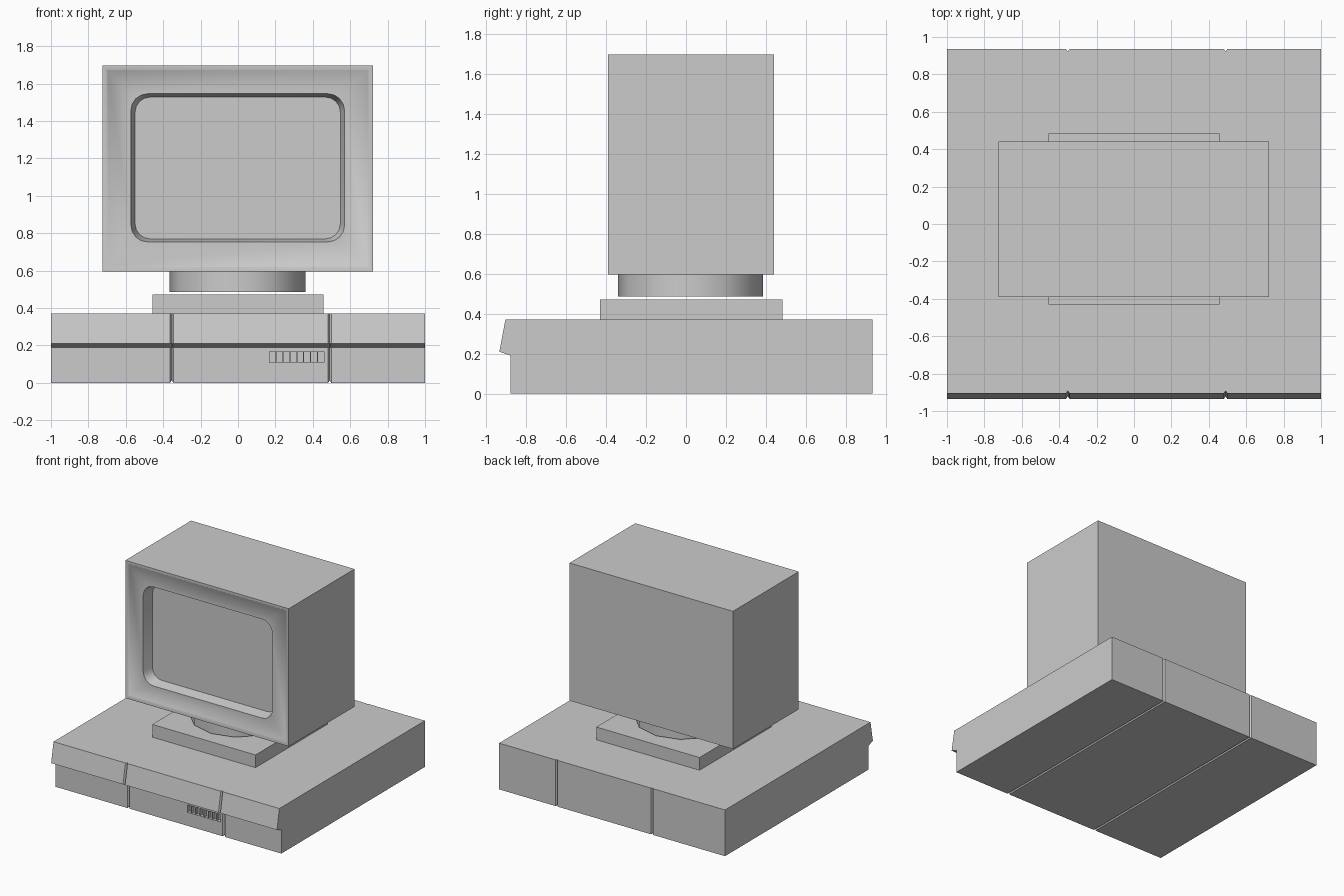
import bpy, bmesh
from math import pi, cos, sin, radians

if "Cube" in bpy.data.objects:
    bpy.data.objects.remove(bpy.data.objects["Cube"])


def finish(bm, name):
    bmesh.ops.recalc_face_normals(bm, faces=bm.faces)
    me = bpy.data.meshes.new(name)
    bm.to_mesh(me)
    bm.free()
    ob = bpy.data.objects.new(name, me)
    bpy.context.collection.objects.link(ob)
    return ob


def ring(bm, pts):
    return [bm.verts.new(p) for p in pts]


def bridge(bm, a, b):
    n = len(a)
    for i in range(n):
        j = (i + 1) % n
        bm.faces.new((a[i], a[j], b[j], b[i]))


def add_box(bm, x0, x1, y0, y1, z0, z1):
    a = ring(bm, [(x0, y0, z0), (x1, y0, z0), (x1, y1, z0), (x0, y1, z0)])
    b = ring(bm, [(x0, y0, z1), (x1, y0, z1), (x1, y1, z1), (x0, y1, z1)])
    bridge(bm, a, b)
    bm.faces.new(a)
    bm.faces.new(b)


def smooth(ob, angle):
    bpy.ops.object.select_all(action='DESELECT')
    ob.select_set(True)
    bpy.context.view_layer.objects.active = ob
    bpy.ops.object.shade_smooth_by_angle(angle=radians(angle))


# computer case: side profile swept along x, pinched in at the two V grooves
profile = [(-0.88, 0), (-0.88, 0.19), (-0.935, 0.21), (-0.905, 0.37), (0.935, 0.37), (0.935, 0)]
G = 0.013
pinched = [(y + (G if y < 0 else -G), max(z, G)) for y, z in profile]
sections = [(-1, profile)]
for gx in (-0.354, 0.49):
    sections += [(gx - 0.009, profile), (gx, pinched), (gx + 0.009, profile)]
sections.append((1, profile))
bm = bmesh.new()
rings = [ring(bm, [(x, y, z) for y, z in p]) for x, p in sections]
for a, b in zip(rings, rings[1:]):
    bridge(bm, a, b)
bm.faces.new(rings[0])
bm.faces.new(rings[-1])
# fill the top notch triangles so the lid stays level
case = finish(bm, "computer_case")

# row of vent slots cut in the lower front
bm = bmesh.new()
for i in range(8):
    x = 0.168 + i * 0.0372
    add_box(bm, x, x + 0.032, -0.95, -0.85, 0.108, 0.168)
cutter = finish(bm, "vent_cutter")
cutter.hide_render = True
cutter.hide_viewport = False
cutter.display_type = 'WIRE'
mod = case.modifiers.new("vents", 'BOOLEAN')
mod.operation = 'DIFFERENCE'
mod.solver = 'EXACT'
mod.object = cutter
bpy.context.view_layer.objects.active = case
bpy.ops.object.modifier_apply(modifier=mod.name)
bpy.data.objects.remove(cutter)

# stand plate
bm = bmesh.new()
add_box(bm, -0.458, 0.456, -0.43, 0.483, 0.37, 0.472)
finish(bm, "stand_plate")

# swivel drum, floating just above the plate
bpy.ops.mesh.primitive_cylinder_add(vertices=12, radius=0.363, depth=0.11,
                                    location=(-0.002, 0.022, 0.542))
swivel = bpy.context.object
swivel.name = "swivel_drum"
smooth(swivel, 40)


# monitor
def rect(y, d):
    x0, x1, z0, z1 = -0.725 + d, 0.722 - d, 0.596 + d, 1.698 - d
    return [(x0, y, z0), (x1, y, z0), (x1, y, z1), (x0, y, z1)]


def rounded(y, x0, x1, z0, z1, r, k=4):
    corners = [(x0 + r, z0 + r, pi), (x1 - r, z0 + r, 1.5 * pi),
               (x1 - r, z1 - r, 0), (x0 + r, z1 - r, 0.5 * pi)]
    return [(cx + r * cos(a + i * pi / 2 / k), y, cz + r * sin(a + i * pi / 2 / k))
            for cx, cz, a in corners for i in range(k + 1)]


K = 4
bm = bmesh.new()
# housing, raised rim and stepped bezel edge
shell = [ring(bm, rect(y, d)) for y, d in
         ((0.442, 0), (-0.39, 0), (-0.39, 0.02), (-0.38, 0.03))]
for a, b in zip(shell, shell[1:]):
    bridge(bm, a, b)
bm.faces.new(shell[0])
# bezel face around the rounded opening
opening = ring(bm, rounded(-0.38, -0.573, 0.57, 0.754, 1.546, 0.09, K))
edge = shell[-1]
for c in range(4):
    s = c * (K + 1)
    for i in range(K):
        bm.faces.new((edge[c], opening[s + i], opening[s + i + 1]))
    n = (c + 1) % 4
    bm.faces.new((edge[c], opening[s + K], opening[n * (K + 1)], edge[n]))
# recess walls and screen
screen = ring(bm, rounded(-0.295, -0.55, 0.547, 0.77, 1.528, 0.08, K))
bridge(bm, opening, screen)
bm.faces.new(screen)
monitor = finish(bm, "monitor")
smooth(monitor, 50)
